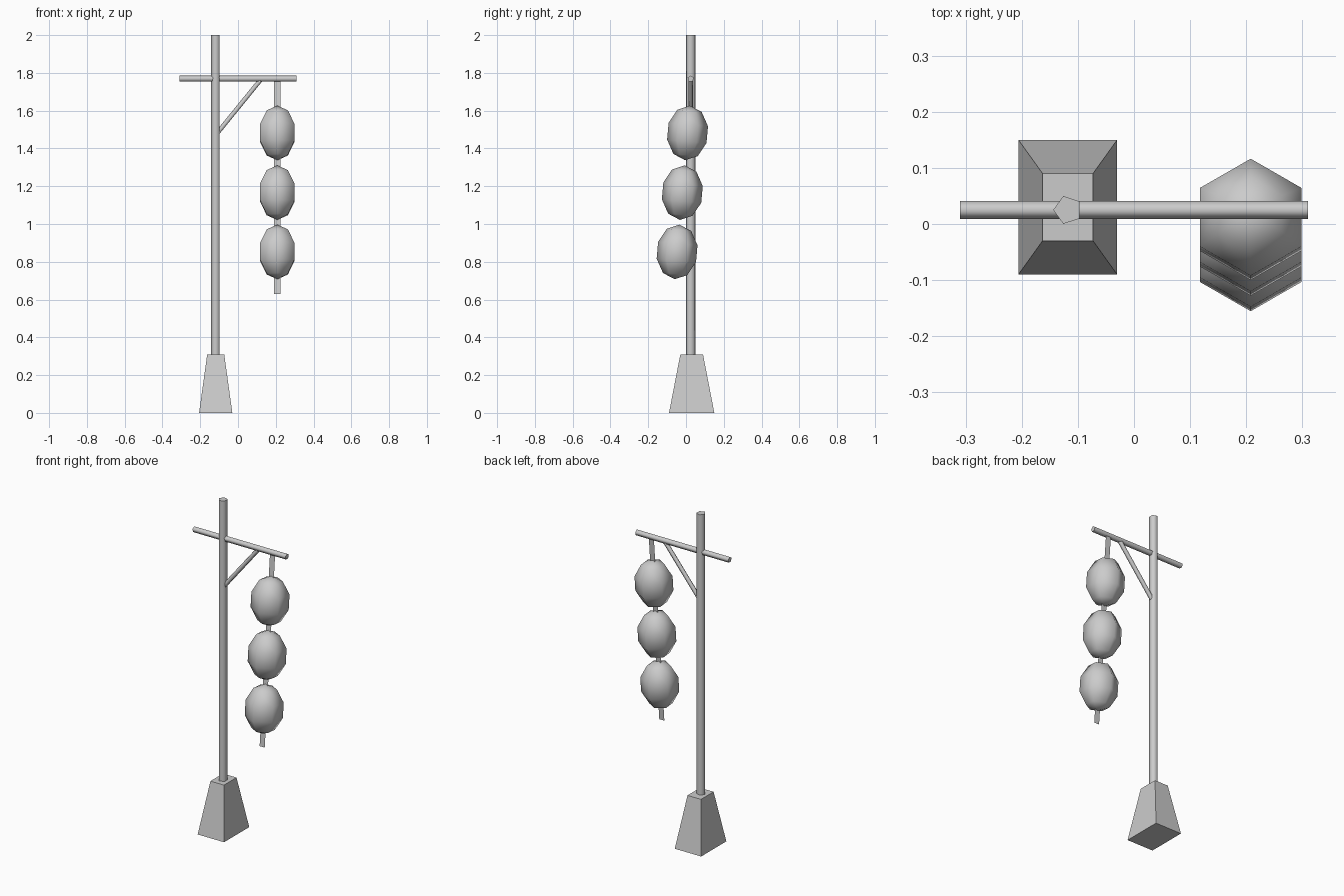
import bpy, bmesh
from math import radians, pi
from mathutils import Matrix, Vector

cube = bpy.data.objects.get("Cube")
if cube:
    bpy.data.objects.remove(cube, do_unlink=True)

# Single plain grey for every part
grey = bpy.data.materials.new("plain_grey")
grey.use_nodes = True
GREY = (0.6, 0.6, 0.6, 1)
grey.diffuse_color = GREY
grey.node_tree.nodes["Principled BSDF"].inputs["Base Color"].default_value = GREY


def add_part(name, bm, smooth_angle=None):
    bmesh.ops.recalc_face_normals(bm, faces=bm.faces)
    mesh = bpy.data.meshes.new(name)
    bm.to_mesh(mesh)
    bm.free()
    mesh.materials.append(grey)
    obj = bpy.data.objects.new(name, mesh)
    bpy.context.collection.objects.link(obj)
    if smooth_angle:
        bpy.ops.object.select_all(action='DESELECT')
        obj.select_set(True)
        bpy.context.view_layer.objects.active = obj
        bpy.ops.object.shade_smooth_by_angle(angle=radians(smooth_angle))
    return obj


def rod(name, start, end, radius, spin=0.0):
    """Five-sided smooth rod between two points."""
    a, b = Vector(start), Vector(end)
    turn = (b - a).to_track_quat('Z', 'Y').to_matrix().to_4x4()
    place = Matrix.Translation((a + b) / 2) @ turn @ Matrix.Rotation(spin, 4, 'Z')
    bm = bmesh.new()
    bmesh.ops.create_cone(bm, cap_ends=True, segments=5, radius1=radius,
                          radius2=radius, depth=(b - a).length, matrix=place)
    add_part(name, bm, 80)


POST_X, POST_Y = -0.118, 0.025

# Tapered foot block
bm = bmesh.new()
bmesh.ops.create_cube(bm, size=1)
for v in bm.verts:
    top = v.co.z > 0
    v.co.x = POST_X + v.co.x * (0.09 if top else 0.176)
    v.co.y = 0.03 + v.co.y * (0.12 if top else 0.24)
    v.co.z = 0.31 if top else 0.0
add_part("foot_block", bm)

# Post, crossbar and diagonal brace
rod("post", (POST_X, POST_Y, 0.3), (POST_X, POST_Y, 2.0), 0.026, -pi / 2)
rod("crossbar", (-0.31, POST_Y, 1.769), (0.31, POST_Y, 1.769), 0.017)
rod("brace", (-0.105, POST_Y, 1.485), (0.125, POST_Y, 1.768), 0.013)

# Flat strap hanging at a slight slant
STRAP_X = 0.208
SLANT = 0.088


def strap_y(z):
    return 0.008 + SLANT * (z - 1.48)


bm = bmesh.new()
corners = [(-1, 0.63), (1, 0.63), (1, 1.765), (-1, 1.765)]
bm.faces.new([bm.verts.new((STRAP_X + s * 0.017, strap_y(z), z)) for s, z in corners])
add_part("strap", bm)

# Three six-sided lanterns threaded on the strap
for i, z in enumerate((1.482, 1.166, 0.852)):
    bm = bmesh.new()
    bmesh.ops.create_uvsphere(bm, u_segments=6, v_segments=5, radius=1)
    place = (Matrix.Translation((STRAP_X, strap_y(z), z))
             @ Matrix.Rotation(-SLANT, 4, 'X')
             @ Matrix.Diagonal((0.11, 0.11, 0.145, 1)))
    bmesh.ops.transform(bm, matrix=place, verts=bm.verts)
    add_part(f"lantern_{i + 1}", bm, 80)
